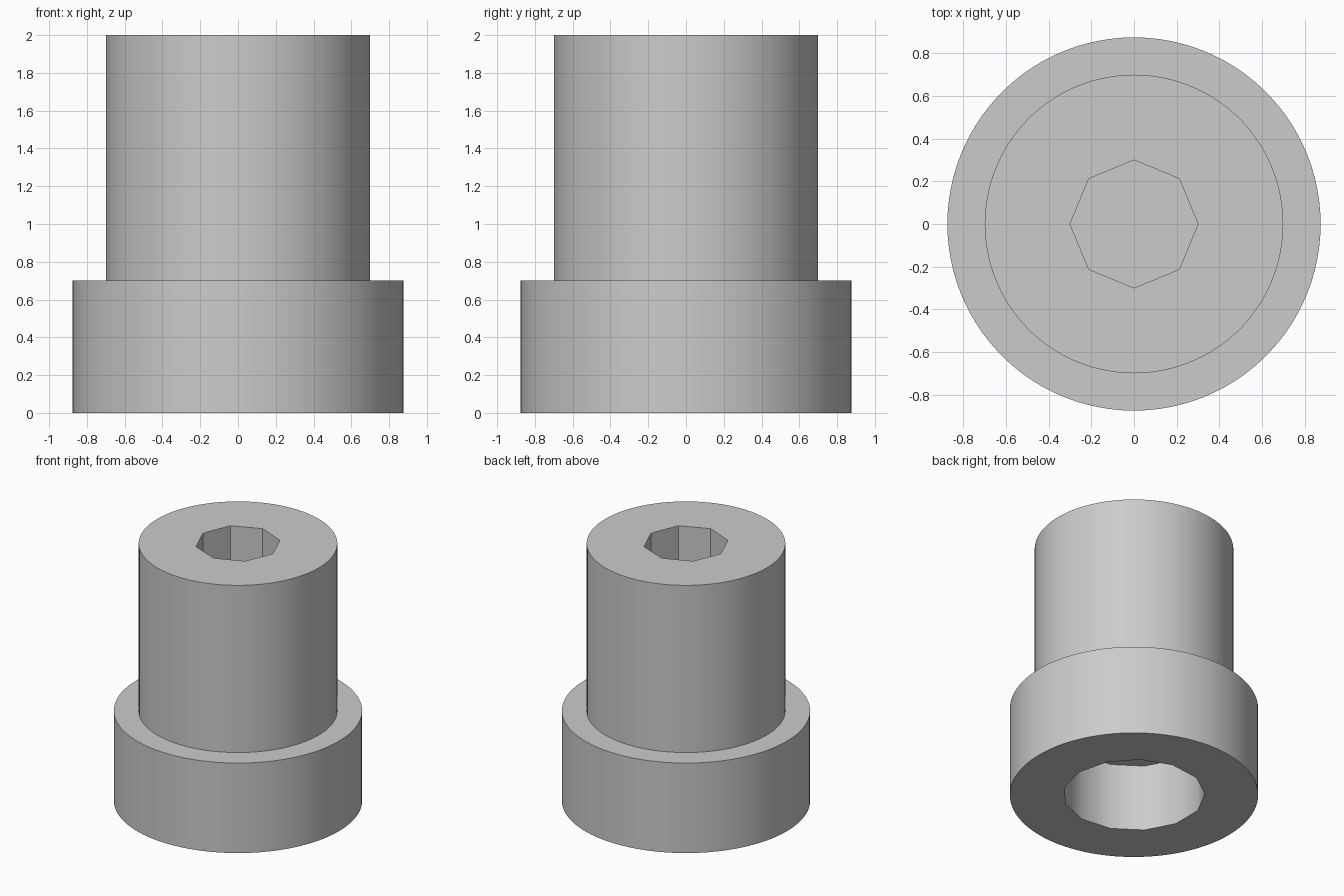
import bpy
import bmesh
import math
from mathutils import Vector

cube = bpy.data.objects.get("Cube")
if cube:
    bpy.data.objects.remove(cube, do_unlink=True)

HEIGHT = 2.0
FLANGE_R, FLANGE_H = 0.875, 0.70
SHANK_R = 0.70
SOCKET_R, SOCKET_DEPTH = 0.30, 0.60
BORE_R, BORE_DEPTH = 0.50, 0.52
CLEAR = 0.1

grey = bpy.data.materials.new("plain grey")
grey.use_nodes = True
color = (0.6, 0.6, 0.6, 1.0)
grey.diffuse_color = color
grey.node_tree.nodes["Principled BSDF"].inputs["Base Color"].default_value = color


def stepped_cylinder(name, sides, steps):
    """Stack of coaxial cylinders from (radius, z) pairs, first vertex on +x."""
    bm = bmesh.new()
    rings = []
    for radius, z in steps:
        rings.append([
            bm.verts.new(Vector((radius * math.cos(a), radius * math.sin(a), z)))
            for a in (2 * math.pi * i / sides for i in range(sides))])
    for low, high in zip(rings, rings[1:]):
        for i in range(sides):
            j = (i + 1) % sides
            bm.faces.new((low[i], low[j], high[j], high[i]))
    bm.faces.new(rings[0][::-1])
    bm.faces.new(rings[-1])
    mesh = bpy.data.meshes.new(name)
    bm.to_mesh(mesh)
    bm.free()
    mesh.materials.append(grey)
    obj = bpy.data.objects.new(name, mesh)
    bpy.context.collection.objects.link(obj)
    return obj


def cut(target, cutter):
    """Subtract the cutter and discard it."""
    mod = target.modifiers.new(cutter.name, 'BOOLEAN')
    mod.operation = 'DIFFERENCE'
    mod.solver = 'EXACT'
    mod.object = cutter
    bpy.context.view_layer.objects.active = target
    bpy.ops.object.modifier_apply(modifier=mod.name)
    bpy.data.objects.remove(cutter, do_unlink=True)


# Flange and shank in one solid
body = stepped_cylinder("flanged_bushing", 100, [
    (FLANGE_R, 0), (FLANGE_R, FLANGE_H), (SHANK_R, FLANGE_H), (SHANK_R, HEIGHT)])

# Eight-sided blind socket in the top
cut(body, stepped_cylinder("top_socket", 8, [
    (SOCKET_R, HEIGHT - SOCKET_DEPTH), (SOCKET_R, HEIGHT + CLEAR)]))

# Wider blind bore in the underside
cut(body, stepped_cylinder("bottom_bore", 13, [
    (BORE_R, -CLEAR), (BORE_R, BORE_DEPTH)]))

# Smooth round walls, crisp rims and socket corners
bpy.ops.object.select_all(action='DESELECT')
body.select_set(True)
bpy.context.view_layer.objects.active = body
bpy.ops.object.shade_smooth_by_angle(angle=math.radians(30))
